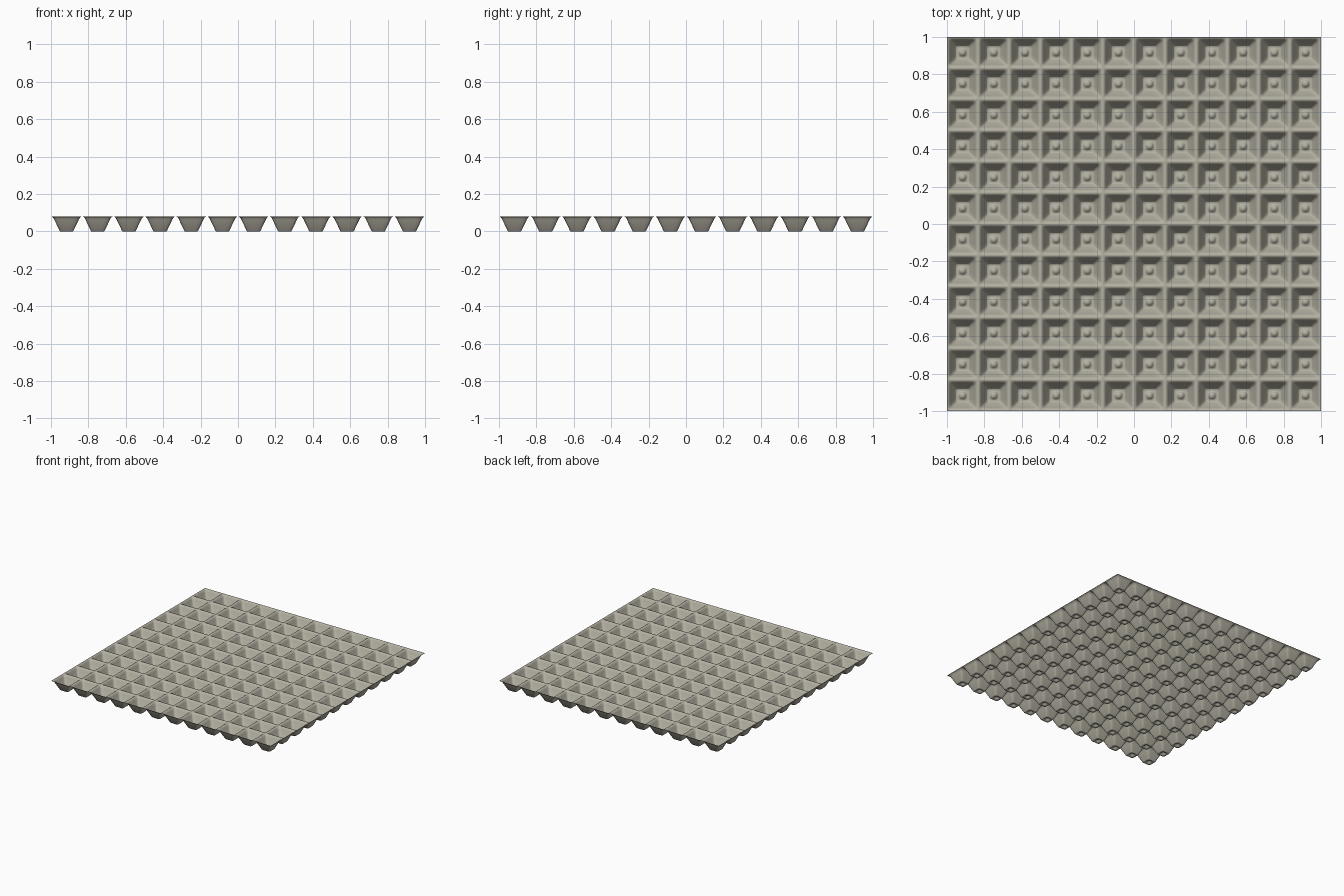
import bpy, bmesh, math

if "Cube" in bpy.data.objects:
    bpy.data.objects.remove(bpy.data.objects["Cube"])

CELLS = 12
PITCH = 2.0 / CELLS
HALF = PITCH / 2

stone = bpy.data.materials.new("warm_grey")
stone.diffuse_color = (0.46, 0.44, 0.365, 1)
stone.use_nodes = True
stone.node_tree.nodes["Principled BSDF"].inputs["Base Color"].default_value = stone.diffuse_color

# Rings of one cup: half width, height, corner cap (1 = circle, 1.42 = full square)
RINGS = [
    (0.006, 0.0150, 1.0),
    (0.013, 0.0125, 1.0),
    (0.018, 0.0070, 1.0),
    (0.022, 0.0010, 1.05),
    (0.026, 0.0000, 1.15),
    (0.034, 0.0000, 1.30),
    (0.037, 0.0030, 1.32),
    (0.065, 0.0620, 1.35),
    (0.070, 0.0715, 1.37),
    (0.076, 0.0775, 1.40),
    (HALF, 0.0800, 1.42),
]
ANGLES = [math.radians(q * 90 + a) for q in range(4)
          for a in (0, 22.5, 38, 45, 52, 67.5)]


def ring(bm, d, z, cap):
    pts = []
    for a in ANGLES:
        c, s = math.cos(a), math.sin(a)
        k = d * min(1 / max(abs(c), abs(s)), cap)
        pts.append(bm.verts.new((k * c, k * s, z)))
    return pts


# One square cup with a rounded knob on its floor
bm = bmesh.new()
top = bm.verts.new((0, 0, 0.016))
loops = [ring(bm, *r) for r in RINGS]
n = len(ANGLES)
for i in range(n):
    j = (i + 1) % n
    bm.faces.new((top, loops[0][i], loops[0][j]))
    for a, b in zip(loops, loops[1:]):
        bm.faces.new((a[i], b[i], b[j], a[j]))
bmesh.ops.translate(bm, verts=bm.verts, vec=(-1 + HALF, -1 + HALF, 0))
for f in bm.faces:
    f.smooth = True
mesh = bpy.data.meshes.new("waffle_panel")
bm.to_mesh(mesh)
bm.free()
mesh.materials.append(stone)
panel = bpy.data.objects.new("waffle_panel", mesh)
bpy.context.collection.objects.link(panel)

# Repeat the cup into a welded square sheet
for name, step in (("columns", (PITCH, 0, 0)), ("rows", (0, PITCH, 0))):
    m = panel.modifiers.new(name, 'ARRAY')
    m.count = CELLS
    m.use_relative_offset = False
    m.use_constant_offset = True
    m.constant_offset_displace = step
    m.use_merge_vertices = True
    m.merge_threshold = 0.0005
